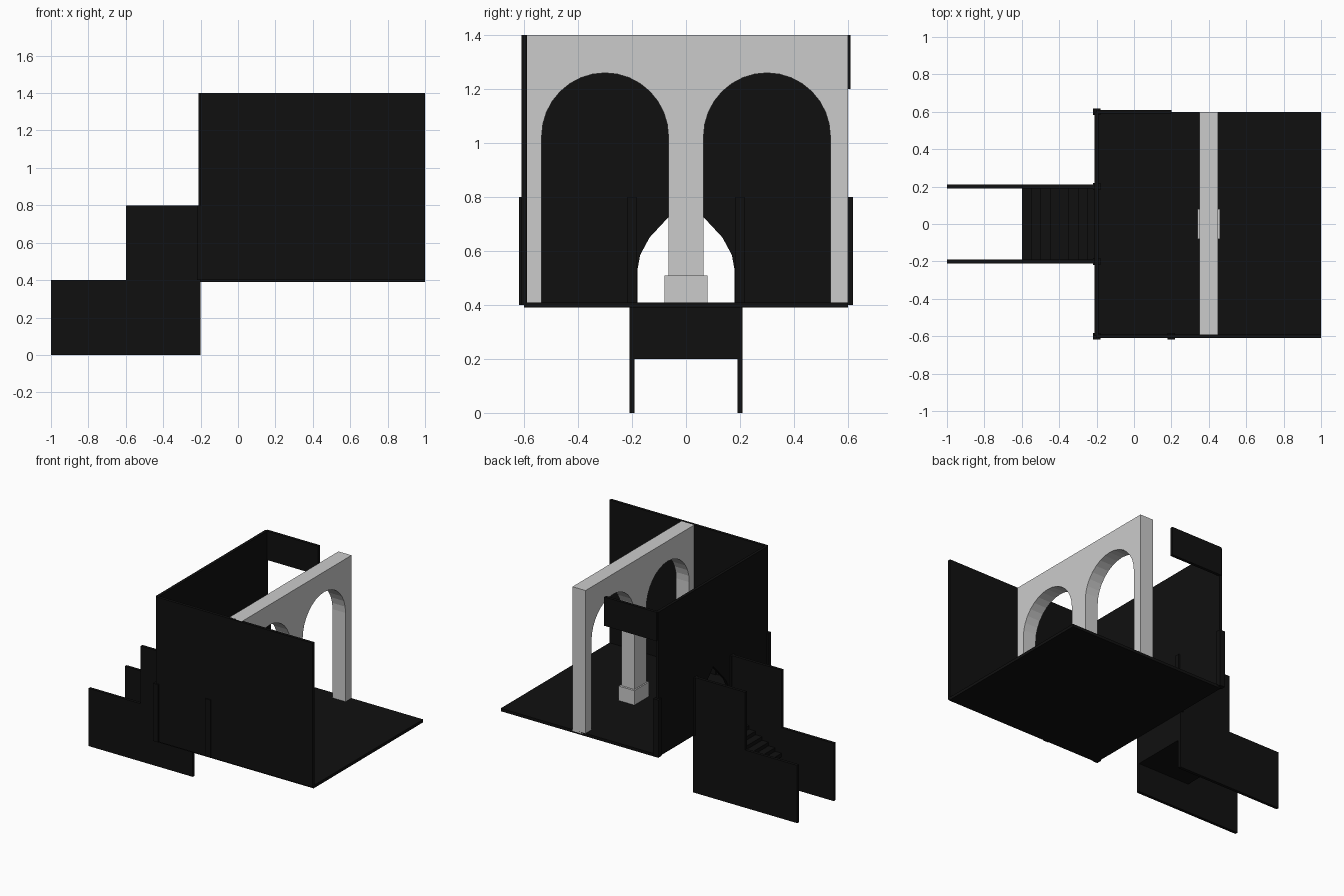
import bpy, bmesh, math

if "Cube" in bpy.data.objects:
    bpy.data.objects.remove(bpy.data.objects["Cube"])


def material(name, value):
    m = bpy.data.materials.new(name)
    m.diffuse_color = (value, value, value, 1)
    m.use_nodes = True
    m.node_tree.nodes["Principled BSDF"].inputs["Base Color"].default_value = m.diffuse_color
    return m


BLACK = material("black", 0.005)
GREY = material("stone grey", 0.6)


def box(name, x, y, z, mat):
    """Box given by its (min, max) range on each axis."""
    bm = bmesh.new()
    bmesh.ops.create_cube(bm, size=1)
    for v in bm.verts:
        v.co = [(r[0] + r[1]) / 2 + c * (r[1] - r[0]) for c, r in zip(v.co, (x, y, z))]
    return finish(name, bm, mat)


def extrude_profile(name, points, axis, lo, hi, mat):
    """Closed outline swept along x (outline is y, z) or y (outline is x, z)."""
    bm = bmesh.new()
    place = (lambda a, b: (lo, a, b)) if axis == "x" else (lambda a, b: (a, lo, b))
    face = bm.faces.new([bm.verts.new(place(a, b)) for a, b in points])
    ext = bmesh.ops.extrude_face_region(bm, geom=[face])
    for v in ext["geom"]:
        if isinstance(v, bmesh.types.BMVert):
            setattr(v.co, axis, hi)
    return finish(name, bm, mat)


def finish(name, bm, mat):
    bmesh.ops.recalc_face_normals(bm, faces=bm.faces[:])
    mesh = bpy.data.meshes.new(name)
    bm.to_mesh(mesh)
    bm.free()
    mesh.materials.append(mat)
    obj = bpy.data.objects.new(name, mesh)
    bpy.context.collection.objects.link(obj)
    return obj


# Floor slab and outer walls
T = 0.01
box("floor", (-0.2, 1), (-0.6, 0.6), (0.39, 0.41), BLACK)
box("front_wall", (-0.2, 1), (-0.6 - T, -0.6 + T), (0.4, 1.4), BLACK)
box("back_lintel", (-0.2, 0.2), (0.6 - T, 0.6 + T), (1.2, 1.4), BLACK)

# End wall with a pointed doorway, outlined as one notched profile
half_door = [(0.18, 0.4), (0.18, 0.53), (0.17, 0.585), (0.135, 0.65), (0.07, 0.72)]
door = [(-y, z) for y, z in half_door] + [(0, 0.795)] + half_door[::-1]
extrude_profile("end_wall", [(-0.6, 0.4)] + door + [(0.6, 0.4), (0.6, 1.4), (-0.6, 1.4)],
                "x", -0.2 - T, -0.2 + T, BLACK)

# Short posts at the corners and beside the doorway
for px, py in ((-0.2, -0.6), (0.2, -0.6), (-0.2, 0.6), (-0.2, -0.2), (-0.2, 0.2)):
    box("post", (px - 0.02, px + 0.02), (py - 0.018, py + 0.018), (0.4, 0.8), BLACK)

# Double arcade: one outline with two round-headed notches
outline = [(-0.6, 0.4)]
R, SPRING, STEPS = 0.235, 1.025, 16
for cy in (-0.3, 0.3):
    outline.append((cy - R, 0.4))
    for i in range(STEPS + 1):
        a = math.pi * (1 - i / STEPS)
        outline.append((cy + R * math.cos(a), SPRING + R * math.sin(a)))
    outline.append((cy + R, 0.4))
outline += [(0.6, 0.4), (0.6, 1.4), (-0.6, 1.4)]
extrude_profile("arcade", outline, "x", 0.35, 0.45, GREY)
box("pillar_base", (0.34, 0.46), (-0.08, 0.08), (0.4, 0.51), GREY)

# Stair flight with a flat underside
COUNT, RUN, RISE = 8, 0.05, 0.025
stairs = [(-0.2, 0.2), (-0.6, 0.2)]
for i in range(COUNT):
    z = 0.2 + RISE * (i + 1)
    stairs += [(-0.6 + RUN * i, z), (-0.6 + RUN * (i + 1), z)]
extrude_profile("stairs", stairs, "y", -0.2, 0.2, BLACK)

# Stepped walls on both sides of the stairs
for s in (-0.2, 0.2):
    extrude_profile("stair_side_wall",
                    [(-1, 0), (-0.2, 0), (-0.2, 0.8), (-0.6, 0.8), (-0.6, 0.4), (-1, 0.4)],
                    "y", s - T, s + T, BLACK)
